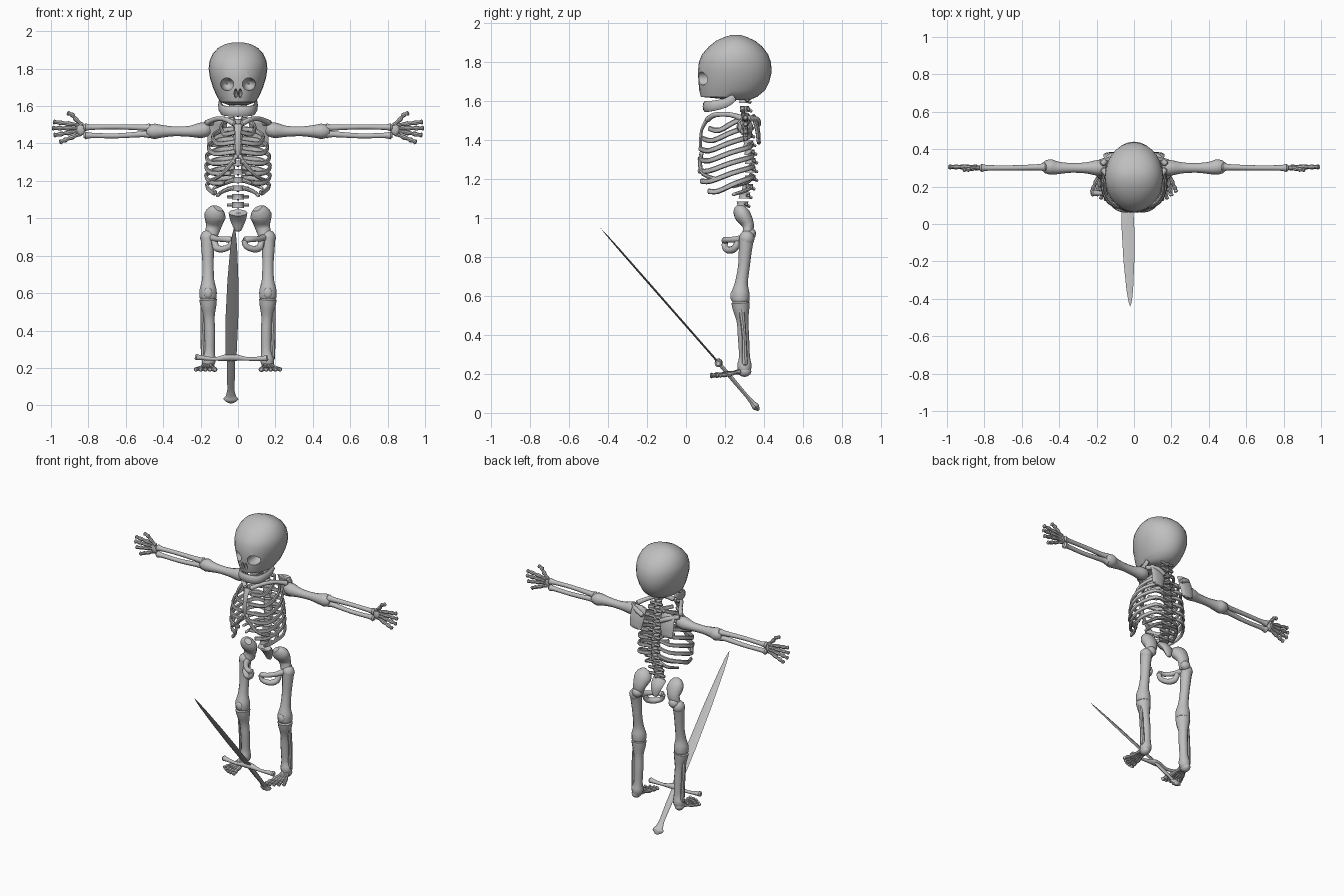
import bpy, bmesh, math
from mathutils import Vector

if "Cube" in bpy.data.objects:
    bpy.data.objects.remove(bpy.data.objects["Cube"])

V = Vector
BONE = bpy.data.materials.new("bone_grey")
BONE.diffuse_color = (0.52, 0.52, 0.52, 1)
BONE.use_nodes = True
BONE.node_tree.nodes["Principled BSDF"].inputs["Base Color"].default_value = BONE.diffuse_color


def loft(name, rings):
    """Skin a list of point rings and cap both ends."""
    bm = bmesh.new()
    rows = [[bm.verts.new(p) for p in r] for r in rings]
    n = len(rows[0])
    for a, b in zip(rows, rows[1:]):
        for i in range(n):
            bm.faces.new((a[i], a[(i + 1) % n], b[(i + 1) % n], b[i]))
    bm.faces.new(rows[0][::-1])
    bm.faces.new(rows[-1])
    bmesh.ops.recalc_face_normals(bm, faces=bm.faces)
    me = bpy.data.meshes.new(name)
    bm.to_mesh(me)
    bm.free()
    me.materials.append(BONE)
    ob = bpy.data.objects.new(name, me)
    bpy.context.collection.objects.link(ob)
    return ob


def spline(vals, k):
    """Catmull-Rom samples through a list of numbers or vectors."""
    out = []
    for i in range(len(vals) - 1):
        p1, p2 = vals[i], vals[i + 1]
        p0 = vals[i - 1] if i else p1
        p3 = vals[i + 2] if i + 2 < len(vals) else p2
        for j in range(k):
            t = j / k
            out.append(0.5 * (2 * p1 + (p2 - p0) * t + (2 * p0 - 5 * p1 + 4 * p2 - p3) * t * t
                              + (3 * p1 - p0 - 3 * p2 + p3) * t ** 3))
    return out + [vals[-1]]


def tube(name, pts, radii, flat=(1, 1), sides=10, k=3, up=(0, 0, 1), rounded=True):
    """Bone swept along pts; flat scales the section sideways and along up."""
    pts = [V(p) for p in pts]
    if not isinstance(radii, (list, tuple)):
        radii = [radii] * len(pts)
    p, r = spline(pts, k), spline(list(radii), k)
    tan = [(p[min(i + 1, len(p) - 1)] - p[max(i - 1, 0)]).normalized() for i in range(len(p))]
    if rounded:
        m = min(flat)
        p = [p[0] - tan[0] * r[0] * 0.45 * m] + p + [p[-1] + tan[-1] * r[-1] * 0.45 * m]
        r = [r[0] * 0.6] + r + [r[-1] * 0.6]
        tan = [tan[0]] + tan + [tan[-1]]
    rings = []
    for c, rad, t in zip(p, r, tan):
        s = t.cross(V(up)).normalized()
        u = s.cross(t)
        rings.append([c + s * (rad * flat[0] * math.cos(a)) + u * (rad * flat[1] * math.sin(a))
                      for a in (2 * math.pi * i / sides for i in range(sides))])
    return loft(name, rings)


def ball(name, c, rad, n=12):
    rings = []
    for j in range(n // 2 + 1):
        f = min(max(math.pi * j / (n // 2), 0.08), math.pi - 0.08)
        rings.append([V((c[0] + rad[0] * math.sin(f) * math.cos(a),
                         c[1] + rad[1] * math.sin(f) * math.sin(a),
                         c[2] - rad[2] * math.cos(f)))
                      for a in (2 * math.pi * i / n for i in range(n))])
    return loft(name, rings)


def digit(name, pts, r):
    """Finger or toe: knobbly chain of small bones."""
    p = spline([V(q) for q in pts], 2)
    tube(name, p, [r if i % 2 == 0 else r * 0.65 for i in range(len(p))], sides=8, k=2)


# Skull: horizontal rings (z, half width, front y, back y)
skull = loft("skull", [
    [V((hw * math.sin(a), (f + b) / 2 - (b - f) / 2 * math.cos(a), z))
     for a in (2 * math.pi * i / 28 for i in range(28))]
    for z, hw, f, b in ((1.605, .05, .25, .325), (1.622, .095, .076, .365), (1.655, .115, .068, .405),
                        (1.70, .134, .064, .428), (1.75, .15, .061, .44), (1.80, .157, .066, .436),
                        (1.84, .153, .082, .422), (1.88, .135, .117, .392), (1.91, .108, .155, .355),
                        (1.93, .072, .20, .31), (1.94, .03, .235, .28))])
# Eye sockets and nostrils
for s in (-1, 1):
    for c, rad in (((.058 * s, .09, 1.717), (.037, .085, .034)),
                   ((.012 * s, .07, 1.668), (.009, .05, .024))):
        cutter = ball("socket_cutter", c, rad, 16)
        cutter.hide_render = True
        mod = skull.modifiers.new("socket", 'BOOLEAN')
        mod.object, mod.operation, mod.solver = cutter, 'DIFFERENCE', 'EXACT'
        bpy.context.view_layer.objects.active = skull
        bpy.ops.object.modifier_apply(modifier=mod.name)
        bpy.data.objects.remove(cutter)

# Lower jaw
half = [(.095, .245, 1.618), (.092, .20, 1.59), (.068, .125, 1.574)]
tube("jaw", half + [(0, .10, 1.573)] + [(-x, y, z) for x, y, z in half[::-1]],
     [.02, .025, .028, .029, .028, .025, .02], flat=(.5, 1))

# Spine
CURVE = ((1.04, .285), (1.1, .295), (1.2, .33), (1.3, .33), (1.45, .312), (1.61, .295))


def spine_y(z):
    for (z0, y0), (z1, y1) in zip(CURVE, CURVE[1:]):
        if z <= z1:
            return y0 + (y1 - y0) * (z - z0) / (z1 - z0)
    return CURVE[-1][1]


for i in range(13):
    z = 1.605 - .0445 * i
    y, r = spine_y(z), .024 + .0007 * i
    tube(f"vertebra_{i}", [(0, y, z - .015), (0, y, z), (0, y, z + .015)], [r, r * .87, r],
         k=1, up=(0, 1, 0), rounded=False)
    w = .055 if i > 9 else .042
    tube(f"side_process_{i}", [(-w, y + .02, z), (0, y + .015, z), (w, y + .02, z)], .01, sides=6, k=1)
    tube(f"back_process_{i}", [(0, y + .01, z), (0, y + .036, z - .012)], [.012, .009], sides=6, k=1)
tube("sacrum", [(0, .285, 1.03), (0, .32, .99), (0, .335, .935)], [.05, .042, .018],
     flat=(1, .5), up=(0, 1, 0))

# Breastbone
tube("breastbone", [(0, .105, 1.50), (0, .08, 1.45), (0, .075, 1.38), (0, .08, 1.32)],
     [.022, .016, .017, .011], flat=(1, .5), up=(0, 1, 0))

RIB_W = (.09, .135, .158, .168, .172, .172, .168)
RIB_Y = (.12, .088, .072, .068, .068, .078, .115)
for s, side in ((-1, "left"), (1, "right")):
    def m(*pts):
        return [(x * s, y, z) for x, y, z in pts]

    # Ribs
    for i, (w, f) in enumerate(zip(RIB_W, RIB_Y)):
        z = 1.53 - .052 * i
        b, zf = spine_y(z), z - .08
        x_end = .015 if i < 4 else (.04, .075, .12)[i - 4]
        tube(f"rib_{i}_{side}", m((.02, b, z), (w * .65, b + .01, z - .008), (w, (b + f) / 2 + .03, z - .04),
                                  (w * .8, f + .05, zf), (x_end, f, zf + (.01 if i < 4 else 0))),
             .0125, flat=(.7, 1.1), sides=8)
    # Lower edge of the rib cage
    tube(f"rib_arch_{side}", m((.008, .08, 1.335), (.05, .072, 1.275), (.10, .09, 1.225), (.15, .15, 1.20)),
         .011, sides=8)
    for i, z in enumerate((1.205, 1.165)):
        tube(f"floating_rib_{i}_{side}", m((.02, spine_y(z), z), (.08, .315, z - .02),
                                           (.13 - .02 * i, .24, z - .045)), [.012, .011, .008], sides=8)
    # Shoulder
    tube(f"collarbone_{side}", m((.02, .11, 1.505), (.07, .15, 1.53), (.12, .23, 1.53), (.165, .29, 1.51)),
         [.015, .013, .013, .016])
    tube(f"shoulder_blade_{side}", m((.108, .345, 1.525), (.112, .366, 1.46), (.12, .374, 1.385)),
         [.05, .052, .042], flat=(1, .25), up=(0, 1, 0))
    tube(f"blade_ridge_{side}", m((.07, .37, 1.48), (.12, .365, 1.505), (.17, .32, 1.512)), .015)

    # Arm
    tube(f"upper_arm_{side}", m((.165, .30, 1.475), (.20, .30, 1.47), (.26, .30, 1.465), (.34, .30, 1.465),
                                (.41, .30, 1.465), (.445, .305, 1.465), (.475, .305, 1.465)),
         [.036, .041, .029, .026, .034, .041, .034], sides=12)
    for part, z0, z1, r in (("radius", 1.485, 1.487, .015), ("ulna", 1.45, 1.443, .015)):
        tube(f"{part}_{side}", m((.475, .305, z0), (.51, .303, z0), (.65, .30, z1 + (z1 - 1.465) * .1),
                                 (.78, .30, z1), (.815, .30, z1)), [.024, .017, .014, .015, .022])
    # Hand
    ball(f"wrist_{side}", (.84 * s, .30, 1.475), (.025, .014, .032))
    for i, (x, z, x0, z0) in enumerate(((.983, 1.515, .845, 1.498), (.988, 1.482, .85, 1.482),
                                        (.98, 1.445, .848, 1.467), (.95, 1.408, .842, 1.452))):
        digit(f"finger_{i}_{side}", m(*[(x0 + (x - x0) * t, .305, z0 + (z - z0) * t)
                                        for t in (0, .45, .75, 1)]), .0135)
    digit(f"thumb_{side}", m((.835, .30, 1.50), (.868, .295, 1.53), (.885, .292, 1.552), (.908, .29, 1.562)), .0135)

    # Hip
    tube(f"hip_bone_{side}", m((.11, .268, 1.043), (.122, .29, 1.015), (.13, .32, .96), (.145, .31, .905)),
         [.042, .058, .042, .034], flat=(1, .72), up=(0, 1, 0), sides=14)
    tube(f"pubic_bar_{side}", m((.14, .30, .895), (.115, .25, .89), (.075, .208, .888), (.037, .20, .885)),
         [.022, .016, .015, .018])
    tube(f"seat_bar_{side}", m((.125, .27, .885), (.118, .25, .845), (.085, .22, .835), (.045, .20, .85),
                               (.035, .20, .88)), [.016, .019, .018, .016, .016], up=(0, 1, .3))

    # Leg
    ball(f"thigh_head_{side}", (.138 * s, .33, .92), (.035, .03, .032))
    ball(f"thigh_top_{side}", (.163 * s, .312, .895), (.04, .04, .042))
    tube(f"thigh_bone_{side}", m((.162, .31, .89), (.162, .305, .84), (.16, .297, .75), (.16, .285, .67),
                                 (.16, .28, .615), (.16, .28, .575)),
         [.038, .034, .03, .033, .046, .045], up=(0, 1, 0), sides=12)
    ball(f"kneecap_{side}", (.16 * s, .243, .60), (.025, .016, .03))
    tube(f"shin_bone_{side}", m((.16, .28, .565), (.158, .283, .53), (.155, .29, .47), (.151, .295, .39),
                                (.152, .30, .29), (.156, .30, .245), (.16, .30, .215)),
         [.047, .042, .03, .029, .028, .037, .032], up=(0, 1, 0), sides=12)
    tube(f"calf_bone_{side}", m((.185, .285, .53), (.189, .298, .40), (.182, .302, .25)),
         [.016, .012, .016], up=(0, 1, 0), sides=8)
    # Foot
    ball(f"heel_{side}", (.163 * s, .30, .213), (.03, .036, .028))
    for i in range(5):
        x0, x1, y1 = .147 + .009 * i, .125 + .025 * i, (.13, .13, .138, .155, .175)[i]
        digit(f"toe_{i}_{side}", m(*[(x0 + (x1 - x0) * t, .275 + (y1 - .275) * t, .212 - .02 * t ** .6)
                                     for t in (0, .5, .8, 1)]), .015 if i == 0 else .0125)

# Sword blade: diamond section tapering to the tip
guard, tip, pommel = V((-.038, .165, .26)), V((-.02, -.44, .95)), V((-.038, .372, .015))
normal = (tip - guard).cross(V((1, 0, 0))).normalized()
loft("sword_blade", [
    [guard.lerp(tip, t) + V((w, 0, 0)) * a + normal * (.005 * min(1, w / .02)) * b
     for a, b in ((1, 0), (0, 1), (-1, 0), (0, -1))]
    for t, w in ((0, .03), (.3, .034), (.6, .029), (.85, .018), (.95, .01), (1, .001))])
# Sword guard, grip and pommel
tube("sword_guard", [(-.222, .165, .258), (-.20, .165, .255), (-.12, .165, .248), (-.038, .168, .258),
                     (.05, .165, .248), (.13, .165, .25), (.153, .165, .252)],
     [.018, .014, .01, .021, .01, .014, .018])
tube("sword_grip", [guard.lerp(pommel, t) for t in (0, .35, .68, .78, .86, .93, 1)],
     [.02, .022, .019, .022, .028, .04, .015], flat=(1, .5), up=(0, 1, 0))

# Smooth shading with crisp edges
bpy.ops.object.select_all(action='SELECT')
bpy.context.view_layer.objects.active = skull
bpy.ops.object.shade_smooth_by_angle(angle=math.radians(40))
